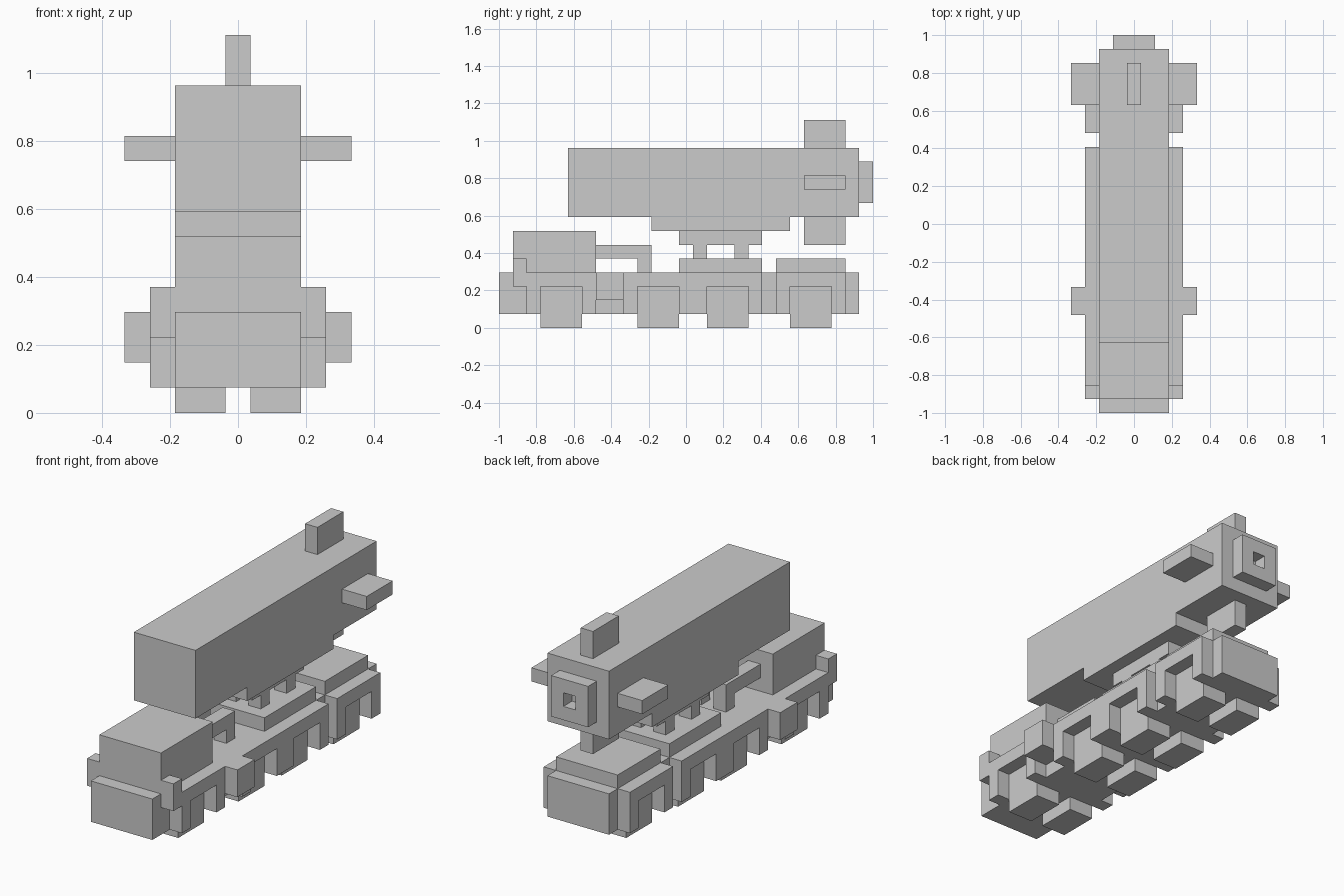
import bpy, bmesh

if "Cube" in bpy.data.objects:
    bpy.data.objects.remove(bpy.data.objects["Cube"])

U = 1 / 27  # block grid: the model is 54 grid steps long


def prism(name, outline, x0, x1):
    """Extrude a (y, z) outline from x0 to x1, all in grid steps."""
    bm = bmesh.new()
    face = bm.faces.new([bm.verts.new((x0 * U, y * U, z * U)) for y, z in outline])
    ext = bmesh.ops.extrude_face_region(bm, geom=[face])
    new = [v for v in ext["geom"] if isinstance(v, bmesh.types.BMVert)]
    bmesh.ops.translate(bm, verts=new, vec=((x1 - x0) * U, 0, 0))
    bmesh.ops.recalc_face_normals(bm, faces=bm.faces)
    mesh = bpy.data.meshes.new(name)
    bm.to_mesh(mesh)
    bm.free()
    ob = bpy.data.objects.new(name, mesh)
    bpy.context.collection.objects.link(ob)
    return ob


def box(name, x, y, z):
    return prism(name, [(y[0], z[0]), (y[1], z[0]), (y[1], z[1]), (y[0], z[1])], *x)


def pair(name, outline, x0, x1):
    """The same prism on the right and left side."""
    prism(name + "_right", outline, x0, x1)
    prism(name + "_left", outline, -x1, -x0)


def box_pair(name, x, y, z):
    pair(name, [(y[0], z[0]), (y[1], z[0]), (y[1], z[1]), (y[0], z[1])], *x)


def fender(name, y0, y1, wheel_ys):
    """Side skirt with a square opening over each wheel."""
    outline = [(y1, 8), (y0, 8), (y0, 2)]
    for c in wheel_ys:
        outline += [(c - 3, 2), (c - 3, 6), (c + 3, 6), (c + 3, 2)]
    pair(name, outline + [(y1, 2)], 5, 7)


# Chassis with front bumper and rear bumper
box("chassis", (-5, 5), (-25, 23), (2, 8))
box("front_bumper", (-5, 5), (-27, -25), (2, 8))
box("rear_bumper", (-5, 5), (23, 25), (2, 8))

# Wheels and fenders
for i, c in enumerate((-18, -4, 6, 18)):
    box_pair(f"wheel_{i + 1}", (1, 5), (c - 3, c + 3), (0, 6))
fender("front_fender", -23, -13, [-18])
fender("middle_fender", -9, 11, [-4, 6])
fender("rear_fender", 13, 23, [18])

# Cab, lamps, side tanks and pipes behind the cab
box("cab", (-5, 5), (-25, -13), (8, 14))
box_pair("lamp", (5, 7), (-25, -23), (6, 10))
box_pair("side_tank", (5, 9), (-13, -9), (4, 8))
pair("pipe", [(-13, 10), (-7, 10), (-7, 8), (-5, 8), (-5, 12), (-13, 12)], 1, 3)

# Rear deck and pedestal under the tube
box("rear_deck", (-5, 5), (13, 23), (8, 10))
box("pedestal_base", (-5, 5), (-1, 11), (8, 10))
for i, y in enumerate((1, 7)):
    box_pair(f"pedestal_post_{i + 1}", (1, 3), (y, y + 2), (10, 12))
box("pedestal_top", (-3, 3), (-1, 11), (12, 14))
box("cradle", (-5, 5), (-5, 15), (14, 16))

# Tube with four fins
box("tube", (-5, 5), (-17, 25), (16, 26))
box("top_fin", (-1, 1), (17, 23), (26, 30))
box("bottom_fin", (-1, 1), (17, 23), (12, 16))
box_pair("side_fin", (5, 9), (17, 23), (20, 22))

# Hollow nozzle
nozzle = box("nozzle", (-3, 3), (25, 27), (18, 24))
hole = box("nozzle_cutter", (-1, 1), (24, 28), (20, 22))
hole.hide_render = True
hole.hide_set(True)
cut = nozzle.modifiers.new("hole", "BOOLEAN")
cut.operation = "DIFFERENCE"
cut.solver = "EXACT"
cut.object = hole
